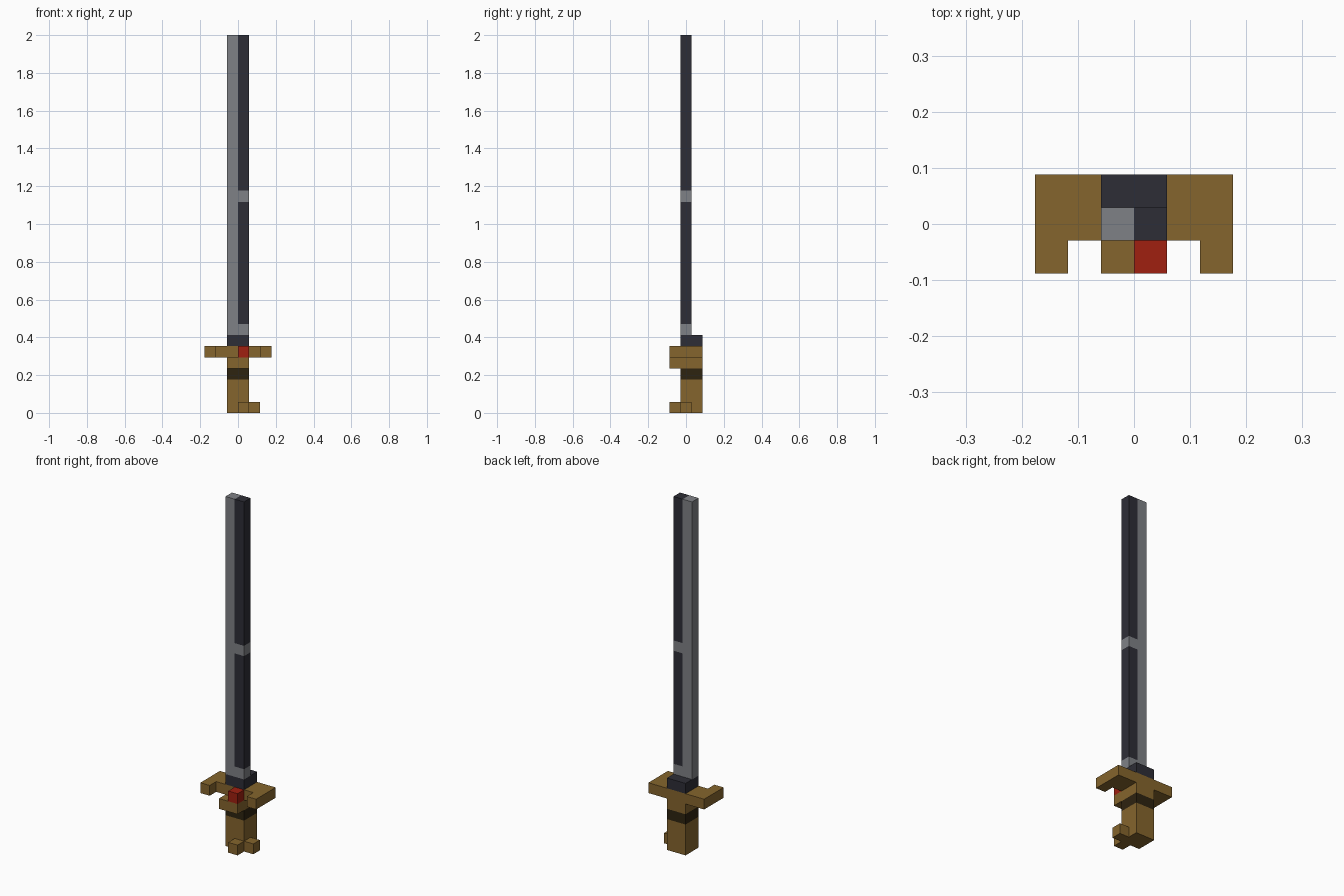
import bpy, bmesh

if "Cube" in bpy.data.objects:
    bpy.data.objects.remove(bpy.data.objects["Cube"])

U = 2 / 34  # edge of one block; all sizes below are in blocks


def material(name, rgb):
    m = bpy.data.materials.new(name)
    m.diffuse_color = (*rgb, 1)
    m.use_nodes = True
    m.node_tree.nodes["Principled BSDF"].inputs["Base Color"].default_value = m.diffuse_color
    return m


GOLD = material("antique gold", (0.235, 0.130, 0.026))
STEEL = material("light steel", (0.212, 0.220, 0.238))
DARK = material("dark steel", (0.027, 0.027, 0.037))
BROWN = material("dark brown", (0.027, 0.017, 0.005))
RED = material("gem red", (0.350, 0.014, 0.005))


def prism(name, outline, z0, z1, *mats, cuts=(), rule=None):
    """Extrude a counter-clockwise plan outline, cut it, and colour faces by a rule."""
    bm = bmesh.new()
    base = bm.faces.new([bm.verts.new((x * U, y * U, z0 * U)) for x, y in outline])
    top = bmesh.ops.extrude_face_region(bm, geom=[base])["geom"]
    bmesh.ops.translate(bm, vec=(0, 0, (z1 - z0) * U),
                        verts=[v for v in top if isinstance(v, bmesh.types.BMVert)])
    for co, normal in cuts:
        bmesh.ops.bisect_plane(bm, geom=bm.verts[:] + bm.edges[:] + bm.faces[:],
                               plane_co=[c * U for c in co], plane_no=normal)
    bmesh.ops.recalc_face_normals(bm, faces=bm.faces[:])
    if rule:
        for f in bm.faces:
            f.material_index = rule(f.calc_center_median() / U)
    mesh = bpy.data.meshes.new(name)
    bm.to_mesh(mesh)
    bm.free()
    for m in mats:
        mesh.materials.append(m)
    ob = bpy.data.objects.new(name, mesh)
    bpy.context.collection.objects.link(ob)
    return ob


def rect(x0, x1, y0, y1):
    return [(x0, y0), (x1, y0), (x1, y1), (x0, y1)]


# Grip with its wrapped band
GRIP = rect(-1, 1, -0.5, 1.5)
prism("grip", GRIP, 0, 3, GOLD)
prism("grip_band", GRIP, 3, 4, BROWN)

# Pommel studs on the front and right
prism("pommel_front_stud", rect(0, 1, -1.5, -0.5), 0, 1, GOLD)
prism("pommel_side_stud", rect(1, 2, -0.5, 0.5), 0, 1, GOLD)

# Guard: a ledge carrying the gem, then a crossbar with forward tips
prism("guard_ledge", rect(-1, 1, -1.5, 1.5), 4, 5, GOLD)
prism("gem", rect(0, 1, -1.5, -0.5), 5, 6, RED)
half = [(2, -0.5), (2, -1.5), (3, -1.5), (3, 1.5)]
prism("crossguard", half + [(-x, y) for x, y in reversed(half)], 5, 6, GOLD)

# Collar at the root of the blade
prism("blade_collar", GRIP, 6, 7, DARK)


# Blade: light left half, dark right half crossed by two light bands
def blade_colour(c):
    return int(c.x > 0.01 and not (7 < c.z < 8 or 19 < c.z < 20))


prism("blade", rect(-1, 1, -0.5, 0.5), 7, 34, STEEL, DARK,
      cuts=[((0, 0, 0), (1, 0, 0))] + [((0, 0, z), (0, 0, 1)) for z in (8, 19, 20)],
      rule=blade_colour)
